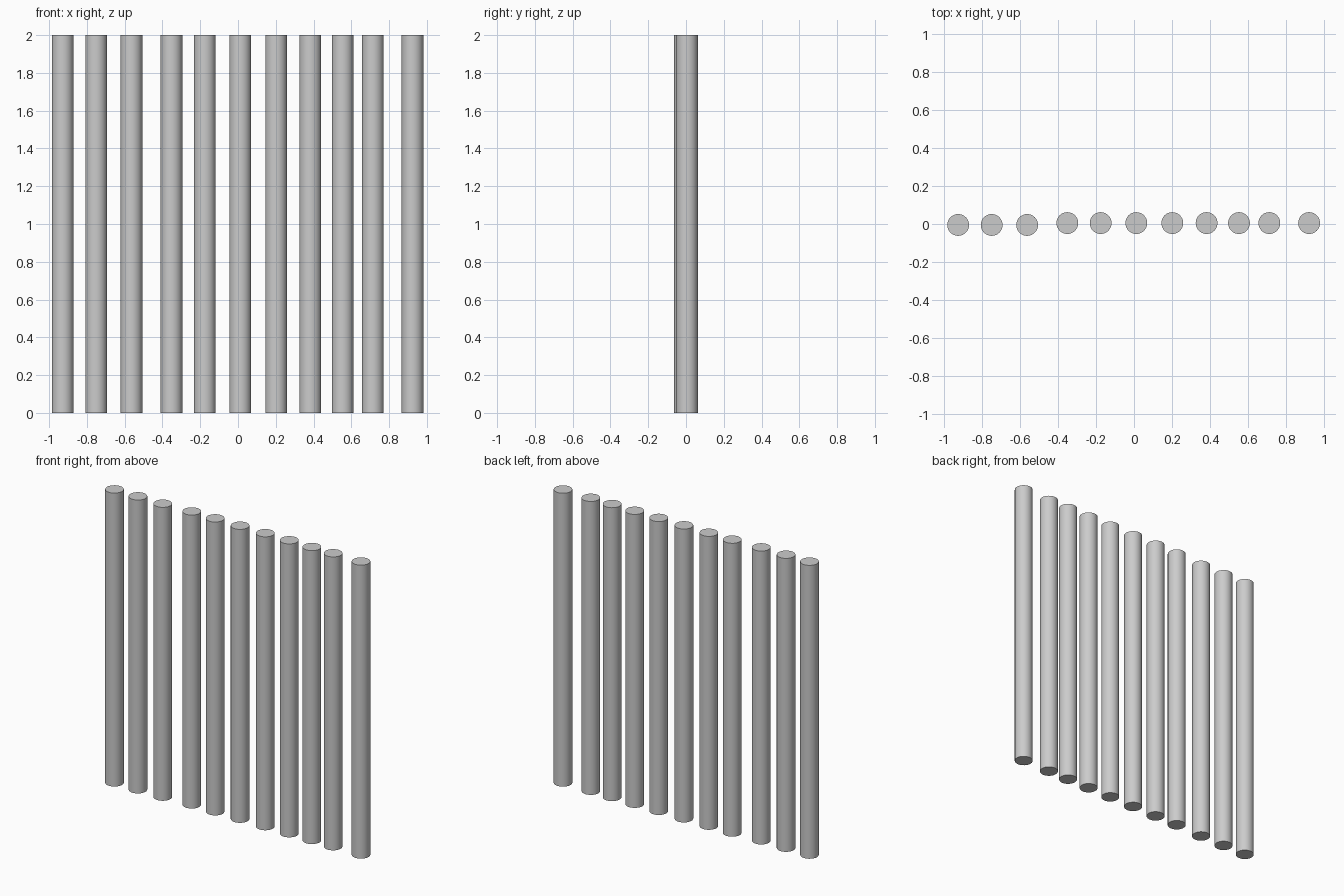
import bpy
import math

if "Cube" in bpy.data.objects:
    bpy.data.objects.remove(bpy.data.objects["Cube"])

RADIUS = 0.0575
HEIGHT = 2.0

# Hand-placed row of poles: uneven spacing, first three set slightly forward
POLE_X = [-0.928, -0.751, -0.564, -0.352, -0.176, 0.012,
          0.202, 0.383, 0.554, 0.714, 0.924]


def add_pole(index, x, y):
    bpy.ops.mesh.primitive_cylinder_add(
        vertices=32, radius=RADIUS, depth=HEIGHT, location=(x, y, HEIGHT / 2))
    pole = bpy.context.object
    pole.name = f"pole_{index:02d}"
    bpy.ops.object.shade_smooth_by_angle(angle=math.radians(30))


for i, x in enumerate(POLE_X):
    add_pole(i + 1, x, -0.005 if i < 3 else 0.005)
